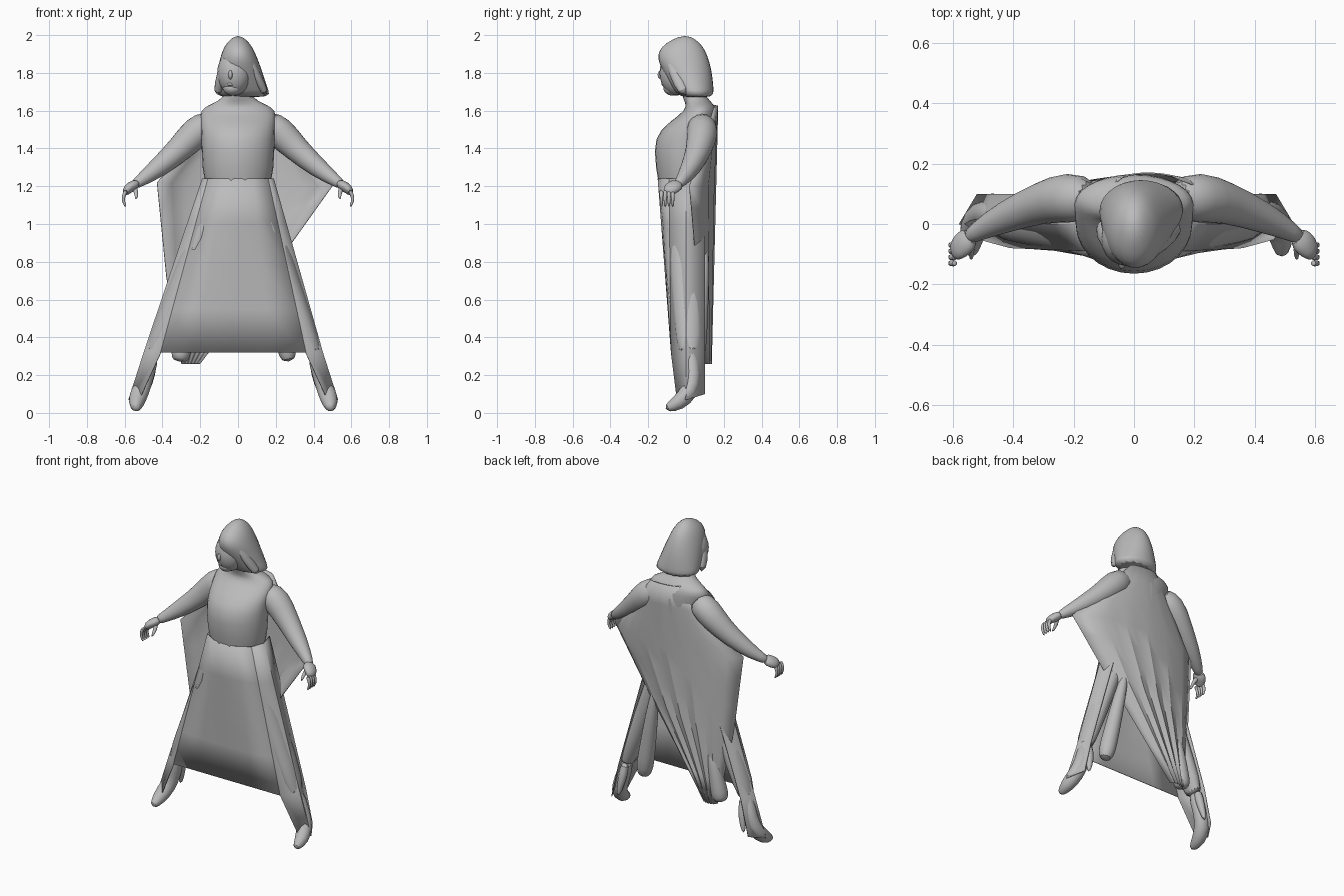
import bpy
import math
from mathutils import Vector

cube = bpy.data.objects.get("Cube")
if cube:
    bpy.data.objects.remove(cube)

shade = 0.5
grey = bpy.data.materials.new("clay_grey")
grey.use_nodes = True
grey.diffuse_color = (shade, shade, shade, 1)
grey.node_tree.nodes["Principled BSDF"].inputs["Base Color"].default_value = grey.diffuse_color


def make(name, verts, faces, angle):
    """Object from geometry, with outward normals and smooth shading."""
    mesh = bpy.data.meshes.new(name)
    mesh.from_pydata(verts, [], faces)
    mesh.materials.append(grey)
    obj = bpy.data.objects.new(name, mesh)
    bpy.context.collection.objects.link(obj)
    bpy.ops.object.select_all(action='DESELECT')
    obj.select_set(True)
    bpy.context.view_layer.objects.active = obj
    bpy.ops.object.mode_set(mode='EDIT')
    bpy.ops.mesh.select_all(action='SELECT')
    bpy.ops.mesh.normals_make_consistent(inside=False)
    bpy.ops.object.mode_set(mode='OBJECT')
    bpy.ops.object.shade_smooth_by_angle(angle=math.radians(angle))
    return obj


def skin(name, rings):
    """Closed rounded body over rings of equal length."""
    sides = len(rings[0])
    verts = [point for ring in rings for point in ring]
    faces = [(row + k, row + (k + 1) % sides, row + sides + (k + 1) % sides, row + sides + k)
             for row in range(0, len(verts) - sides, sides) for k in range(sides)]
    faces.append(tuple(range(sides)))
    faces.append(tuple(range(len(verts) - sides, len(verts))))
    obj = make(name, verts, faces, 60)
    obj.modifiers.new("rounding", 'SUBSURF').render_levels = 1


def ellipse(center, across, along, sides=14):
    turns = [math.tau * k / sides for k in range(sides)]
    return [center + across * math.cos(a) + along * math.sin(a) for a in turns]


def limb(name, path, radii, depth=1):
    """Tapering tube along a path; depth scales its front-to-back thickness."""
    rings = []
    for i, (center, radius) in enumerate(zip(path, radii)):
        direction = path[min(i + 1, len(path) - 1)] - path[max(i - 1, 0)]
        across = direction.cross(Vector((0, 1, 0))).normalized()
        along = across.cross(direction).normalized()
        rings.append(ellipse(center, across * radius, along * radius * depth))
    skin(name, rings)


def stack(name, rows):
    """Body of level ellipses given as height, x, y, half width, half depth."""
    skin(name, [ellipse(Vector((x, y, z)), Vector((width, 0, 0)), Vector((0, depth, 0)))
                for z, x, y, width, depth in rows])


def ball(name, center, size):
    bpy.ops.mesh.primitive_uv_sphere_add(segments=20, ring_count=12, radius=1, location=center)
    obj = bpy.context.object
    obj.name = name
    obj.scale = size
    obj.data.materials.append(grey)
    bpy.ops.object.shade_smooth()


def cloth(name, rows):
    """Thin sheet through rows of points."""
    count = len(rows[0])
    verts = [point for row in rows for point in row]
    faces = [(k, k + 1, k + count + 1, k + count)
             for k in range(len(verts) - count) if (k + 1) % count]
    obj = make(name, verts, faces, 25)
    obj.modifiers.new("thickness", 'SOLIDIFY').thickness = 0.005


def blend(starts, ends, steps):
    """Rows of points running evenly from one line to another."""
    return [[a.lerp(b, i / steps) for a, b in zip(starts, ends)] for i in range(steps + 1)]


def mirrored(side, *points):
    return [Vector((side * x, y, z)) for x, y, z in points]


# Torso with bust, sloping shoulders and neck
stack("torso", [
    (1, 0, 0, .1, .1), (1.2, 0, 0, .19, .15), (1.4, 0, -.01, .2, .17), (1.5, 0, .01, .2, .16),
    (1.58, 0, .07, .21, .1), (1.62, 0, .08, .19, .08), (1.65, 0, .06, .1, .07),
    (1.7, 0, .03, .06, .06), (1.8, 0, .02, .06, .06)])

# Face turned a little to its right
face = Vector((-.02, -.05, 1.8))
ball("face", face, (.09, .09, .12))
ball("chin", face + Vector((-.01, -.02, -.08)), (.05, .05, .04))
ball("nose", face + Vector((-.02, -.08, -.01)), (.012, .02, .025))
ball("lips", face + Vector((-.02, -.06, -.06)), (.02, .02, .01))

# Bobbed hair: a dome whose front edge draws back from the face as it falls
hair = []
steps = 8
for i in range(steps + 1):
    t = max(i / steps, .01)
    swell = math.sin(math.pi / 2 * math.sqrt(t))
    back = .15 * swell
    front = -.21 * swell + max(0, t - .3) / 4
    hair.append((2 - t / 3, .03 * t * t, (front + back) / 2, .12 * swell + .03 * t * t,
                 (back - front) / 2))
stack("hair", hair)

for side, label in ((1, "left"), (-1, "right")):
    # Locks that frame the face and flick out at the ends
    limb("hair_lock_" + label,
         mirrored(side, (.05, -.09, 1.9), (.09, -.06, 1.8), (.13 + side * .02, 0, 1.68)),
         (.02, .025, .025), depth=1.4)

    # Arms spread low, with curled fingers
    shoulder, upper, elbow, wrist, knuckle = mirrored(
        side, (.13, .08, 1.55), (.22, .09, 1.49), (.36, .06, 1.34), (.53, -.03, 1.22),
        (.59, -.09, 1.18))
    limb("arm_" + label,
         [shoulder, upper, upper.lerp(elbow, .6), elbow.lerp(wrist, .4), wrist,
          wrist.lerp(knuckle, .3)],
         (.07, .09, .07, .055, .03, .025))
    limb("hand_" + label,
         [wrist.lerp(knuckle, .1), wrist.lerp(knuckle, .6), knuckle,
          knuckle + Vector((0, -.01, -.02))],
         (.025, .03, .025, .015), depth=1.5)
    for finger in range(4):
        root = knuckle + Vector((0, .02 - finger * .02, 0))
        curl = [root + Vector((side * .02 * math.sin(bend), 0, -.03 * bend))
                for bend in range(4)]
        limb(f"finger_{finger}_{label}", curl, [.012 - .002 * k for k in range(4)])
    tip = knuckle + Vector((side * -.05, -.03, -.05))
    limb("thumb_" + label, [wrist.lerp(knuckle, .4), wrist.lerp(tip, .6), tip],
         (.015, .012, .006))

    # Legs in a wide stance; the right one stands wider
    spread = .05 if side < 0 else 0
    hip, ankle = mirrored(side, (.09, -.01, 1.2), (.42 + spread, .02, .28))
    limb("trouser_" + label, [hip.lerp(ankle, k / 4) for k in range(5)],
         [.08 - .008 * k for k in range(5)], depth=1.4)
    drop = mirrored(side, (-.02, 0, .06), (.02, .02, -.09), (.05, 0, -.17), (.07, -.06, -.23),
                    (.07, -.13, -.26))
    limb("foot_" + label, [ankle + step for step in drop], (.045, .045, .05, .045, .02))
    flap = mirrored(side, (-.02, .03, .05), (-.01, .06, -.08), (.01, .07, -.17))
    limb("heel_flap_" + label, [ankle + step for step in flap], (.03, .025, .01))

    # Skirt sides opening from the waist, along the hem corner and down to the foot
    waist = mirrored(side, (.16, -.09, 1.24), (.19, 0, 1.24), (.16, .1, 1.24))
    knee_line = mirrored(side, (.36 + spread, -.08, .32), (.45 + spread, 0, .32),
                         (.42 + spread, .1, .32))
    foot = mirrored(side, (.47 + spread, -.05, .08), (.53 + spread, 0, .07),
                    (.47 + spread, .1, .1))
    cloth("skirt_side_" + label, blend(waist, knee_line, 4) + [foot])

# Skirt front, wrapped round the waist and flat at its straight hem
top = [Vector((x, -.15 * math.sqrt(1 - (x / .2) ** 2), 1.24)) for x in (-.16, -.08, 0, .08, .16)]
hem = [Vector((-.41, -.08, .32)).lerp(Vector((.36, -.08, .32)), k / 4) for k in range(5)]
cloth("skirt_front", blend(top, hem, 4))

# Pleated cape hung from shoulders and forearms, tapering to an off-centre tip
left_edge = mirrored(1, (.15, .15, 1.62), (.5, .02, 1.2), (.25, .05, .85), (-.2, .1, .26))
right_edge = mirrored(-1, (.06, .14, 1.63), (.43, .02, 1.22), (.38, .05, .72), (.3, .1, .26))
left_line, right_line = [
    [edge[k].lerp(edge[k + 1], t / 3) for k in range(3) for t in range(3)] + edge[-1:]
    for edge in (left_edge, right_edge)]
columns = 12
cape = []
for i, (left, right) in enumerate(zip(left_line, right_line)):
    row = []
    for k in range(columns + 1):
        point = left.lerp(right, k / columns)
        bulge = math.sqrt(max(0, math.sin(math.pi * k / columns)))
        ridge = .13 + point.z / 40
        pleat = .015 * (k % 2) * min(1, i / 3)
        point.y += (ridge - point.y - pleat) * bulge
        row.append(point)
    cape.append(row)
cloth("cape", cape)

# Hanging folds of cloth behind the legs
for name, start, end in (("fold_left", (.15, .1, .9), (.27, .05, .27)),
                         ("fold_right", (-.25, .1, .6), (-.31, .08, .27))):
    start, end = Vector(start), Vector(end)
    limb(name, [start.lerp(end, t) for t in (0, .3, .7, .9, 1)], (.02, .04, .05, .055, .035))
